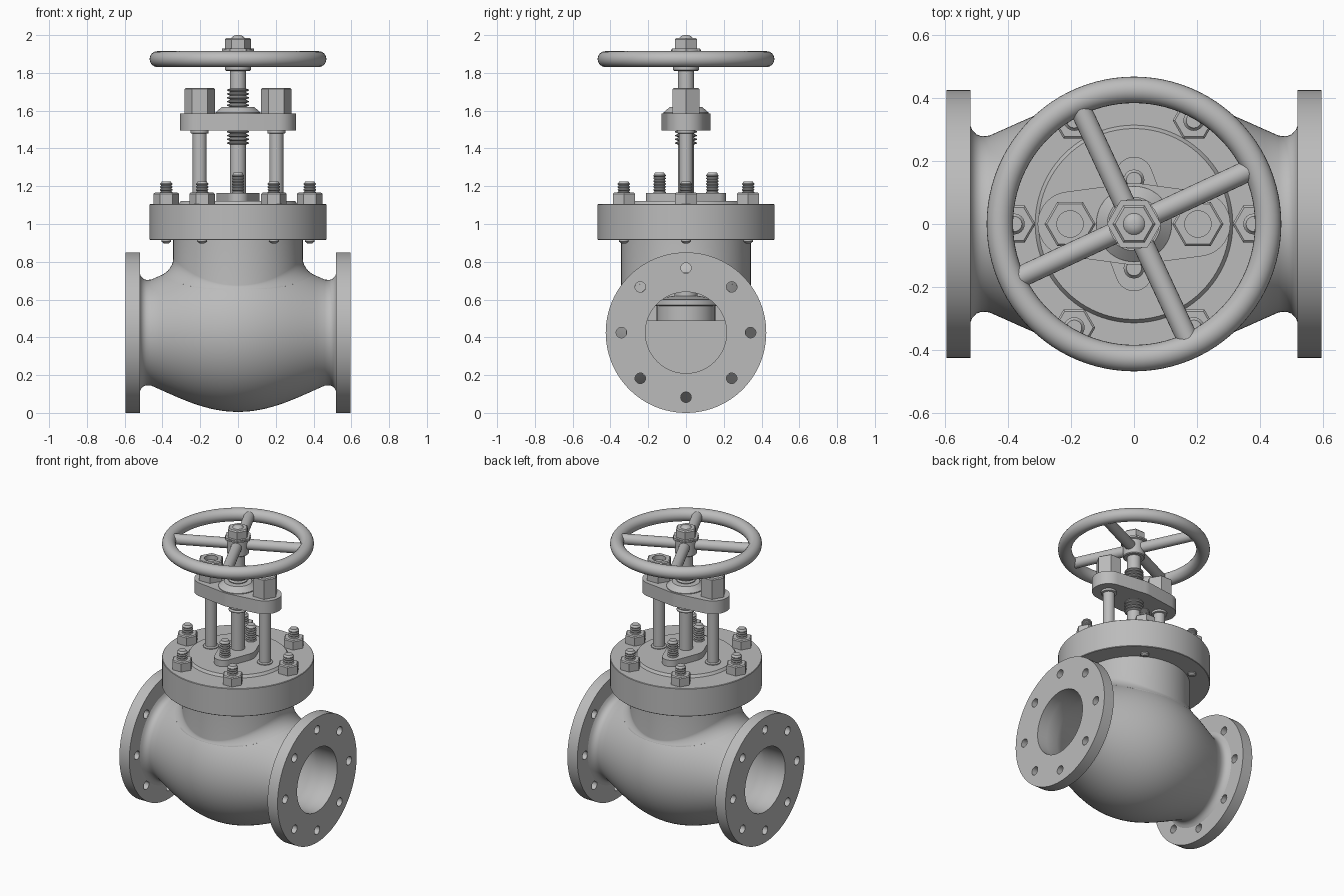
import bpy, bmesh
from math import sin, cos, pi, sqrt, radians
from mathutils import Matrix, Vector

if "Cube" in bpy.data.objects:
    bpy.data.objects.remove(bpy.data.objects["Cube"])

steel = bpy.data.materials.new("cast_steel_grey")
steel.use_nodes = True
steel.diffuse_color = (0.5, 0.5, 0.5, 1)
steel.node_tree.nodes["Principled BSDF"].inputs["Base Color"].default_value = (0.5, 0.5, 0.5, 1)

AXIS_Z = 0.425  # height of the pipe axis
ALONG_X = Matrix.Translation((0, 0, AXIS_Z)) @ Matrix.Rotation(pi / 2, 4, "Y")


def finish(name, bm, matrix=Matrix(), smooth=True):
    bm.transform(matrix)
    bmesh.ops.recalc_face_normals(bm, faces=bm.faces)
    mesh = bpy.data.meshes.new(name)
    bm.to_mesh(mesh)
    bm.free()
    mesh.materials.append(steel)
    obj = bpy.data.objects.new(name, mesh)
    bpy.context.collection.objects.link(obj)
    bpy.ops.object.select_all(action="DESELECT")
    obj.select_set(True)
    bpy.context.view_layer.objects.active = obj
    if smooth:
        bpy.ops.object.shade_smooth_by_angle(angle=radians(35))
    return obj


def skin(bm, rings, closed=False):
    """Join equal rings of points with quads; cap the ends unless closed."""
    rows = [[bm.verts.new(p) for p in ring] for ring in rings]
    n = len(rows[0])
    for i in range(len(rows) if closed else len(rows) - 1):
        a, b = rows[i], rows[(i + 1) % len(rows)]
        for j in range(n):
            bm.faces.new((a[j], a[(j + 1) % n], b[(j + 1) % n], b[j]))
    if not closed:
        bm.faces.new(rows[0])
        bm.faces.new(rows[-1])


def lathe(name, profile, at=(0, 0), seg=48, closed=False, matrix=Matrix()):
    """Turn (radius, height) points around the z axis."""
    bm = bmesh.new()
    angles = [2 * pi * j / seg for j in range(seg)]
    skin(bm, [[(r * cos(a), r * sin(a), h) for a in angles] for r, h in profile], closed)
    return finish(name, bm, matrix @ Matrix.Translation((*at, 0)), seg > 6)


def rod(name, r, z0, z1, at=(0, 0), seg=32, matrix=Matrix()):
    return lathe(name, [(r, z0), (r, z1)], at, seg, matrix=matrix)


def thread(r, z0, z1, pitch, depth):
    pts = []
    for i in range(round((z1 - z0) / pitch)):
        z = z0 + i * pitch
        pts += [(r - depth, z), (r, z + pitch * 0.3), (r, z + pitch * 0.55), (r - depth, z + pitch * 0.85)]
    return pts


def hull_plate(name, circles, z0, z1):
    """Plate whose outline wraps tightly around (x, y, r) circles."""
    bm = bmesh.new()
    for x, y, r in circles:
        for j in range(48):
            a = 2 * pi * j / 48
            for z in (z0, z1):
                bm.verts.new((x + r * cos(a), y + r * sin(a), z))
    out = bmesh.ops.convex_hull(bm, input=bm.verts)
    inside = {v for v in out["geom_interior"] + out["geom_unused"] if isinstance(v, bmesh.types.BMVert)}
    bmesh.ops.delete(bm, geom=list(inside), context="VERTS")
    bmesh.ops.dissolve_limit(bm, angle_limit=0.01, verts=bm.verts, edges=bm.edges)
    return finish(name, bm)


def box(name, lo, hi):
    lo, hi = Vector(lo), Vector(hi)
    bm = bmesh.new()
    bmesh.ops.create_cube(bm, size=1)
    return finish(name, bm, Matrix.Translation((lo + hi) / 2) @ Matrix.Diagonal((*(hi - lo), 1)), False)


def cut(obj, cutter):
    cutter.hide_render = True
    mod = obj.modifiers.new("cut", "BOOLEAN")
    mod.operation, mod.solver, mod.object = "DIFFERENCE", "EXACT", cutter
    bpy.ops.object.select_all(action="DESELECT")
    obj.select_set(True)
    bpy.context.view_layer.objects.active = obj
    bpy.ops.object.modifier_apply(modifier=mod.name)
    bpy.data.objects.remove(cutter)
    bpy.ops.object.shade_smooth_by_angle(angle=radians(35))


# Hollow globe body, turned around the pipe axis
def belly(x):
    return 0.42 - 0.85 * x * x + 0.9 * x ** 4


outer = [(belly(i * 0.046), i * 0.046) for i in range(-10, 11)]
lip = [(0.279, 0.485), (0.285, 0.501), (0.299, 0.514), (0.318, 0.522)]
inner = [(0.215 + 0.125 * cos(i * pi / 16), i * 0.055) for i in range(8, -9, -1)]
profile = [(r, -x) for r, x in reversed(lip)] + outer + lip + [(0.215, 0.522)] + inner + [(0.215, -0.522)]
lathe("valve_body", profile, seg=96, closed=True, matrix=ALONG_X)

# Pipe flanges with eight bolt holes each
for side, label in ((-1, "right"), (1, "left")):
    lo, hi = sorted((side * 0.52, side * 0.595))
    flange = lathe(f"{label}_pipe_flange", [(0.425, lo), (0.425, hi), (0.215, hi), (0.215, lo)],
                   seg=96, closed=True, matrix=ALONG_X)
    for k in range(8):
        a = k * pi / 4
        cut(flange, rod("hole_cutter", 0.028, lo - 0.02, hi + 0.02,
                        (0.342 * cos(a), 0.342 * sin(a)), 24, ALONG_X))

# Neck blending into the body with a fillet
NECK = 0.343
angles = [2 * pi * j / 96 for j in range(96)]
rings = []
for step in range(-1, 8):
    ring = []
    for a in angles:
        f = 0.008 + 0.05 * cos(a) ** 2
        t = max(step, 0) / 6 * pi / 2
        r = NECK + f * (1 - sin(min(t, pi / 2)))
        x, y = r * cos(a), r * sin(a)
        z = AXIS_Z + sqrt(max(belly(x) ** 2 - y * y, 0)) + f * (1 - cos(min(t, pi / 2)))
        if step == -1:
            z -= 0.02
        ring.append((x, y, 0.93 if step == 7 else z))
    rings.append(ring)
bm = bmesh.new()
skin(bm, rings)
bm.faces.ensure_lookup_table()
bmesh.ops.delete(bm, geom=[f for f in bm.faces if len(f.verts) > 4], context="FACES")
finish("bonnet_neck", bm)

# Seat partition and closing plug inside the body
box("seat_plate", (-0.25, -0.27, 0.36), (0.25, 0.27, 0.49))
box("lower_partition", (0.2, -0.22, 0.15), (0.25, 0.22, 0.4))
box("upper_partition", (-0.25, -0.22, 0.45), (-0.2, 0.22, 0.7))
lathe("closing_plug", [(0.155, 0.48), (0.155, 0.565), (0.19, 0.57), (0.19, 0.6), (0.06, 0.62), (0.06, 0.92)])

# Bonnet cover with raised face
lathe("bonnet_cover", [(0.465, 0.915), (0.468, 0.918), (0.468, 1.102), (0.465, 1.105),
                       (0.314, 1.105), (0.303, 1.122)], seg=96)

# Cover studs and hex nuts
for k in range(6):
    at = (0.38 * cos(k * pi / 3), 0.38 * sin(k * pi / 3))
    lathe(f"cover_nut_{k + 1}", [(0.067, 1.105), (0.067, 1.16), (0.06, 1.166)], at, 6)
    lathe(f"cover_stud_{k + 1}", [(0.012, 0.897), (0.026, 0.907), (0.026, 1.15)]
          + thread(0.033, 1.16, 1.22, 0.015, 0.005) + [(0.024, 1.225)], at, 24)

# Packing gland and its studs
hull_plate("gland_plate", [(0, 0, 0.115), (0, 0.155, 0.058), (0, -0.155, 0.058)], 1.115, 1.165)
for s in (-1, 1):
    lathe("gland_stud", [(0.028, 1.15)] + thread(0.033, 1.16, 1.265, 0.015, 0.005)
          + [(0.024, 1.273)], (0, 0.14 * s), 24)

# Pillars, yoke bridge and tall yoke nuts
hull_plate("yoke_bridge", [(0, 0, 0.13), (0.203, 0, 0.103), (-0.203, 0, 0.103)], 1.495, 1.585)
for s in (-1, 1):
    at = (0.203 * s, 0)
    lathe("yoke_pillar", [(0.048, 1.115), (0.048, 1.128), (0.037, 1.132), (0.037, 1.478),
                          (0.048, 1.481), (0.048, 1.5)], at, 32)
    nut = lathe("yoke_nut", [(0.081, 1.58), (0.081, 1.714), (0.074, 1.72)], at, 6)
    cut(nut, rod("nut_cutter", 0.042, 1.69, 1.8, at))
lathe("stem_bushing", [(0.12, 1.58), (0.12, 1.59), (0.085, 1.62), (0.07, 1.62)])

# Threaded stem
lathe("stem", [(0.043, 0.9), (0.043, 1.42)] + thread(0.058, 1.42, 1.72, 0.02, 0.015)
      + [(0.043, 1.72), (0.043, 1.95)], seg=40)

# Handwheel: rim, spokes, hub, nut and domed stem tip
lathe("handwheel_rim", [(0.426 + 0.042 * cos(i * pi / 12), 1.873 + 0.042 * sin(i * pi / 12))
                        for i in range(24)], seg=96, closed=True)
for k in range(4):
    spin = Matrix.Rotation(radians(25 + 90 * k), 4, "Z") @ Matrix.Rotation(pi / 2, 4, "Y")
    rod(f"handwheel_spoke_{k + 1}", 0.034, 0.04, 0.41, seg=24,
        matrix=Matrix.Translation((0, 0, 1.873)) @ spin)
lathe("handwheel_hub", [(0.062, 1.81), (0.068, 1.815), (0.068, 1.91), (0.08, 1.915), (0.08, 1.924)])
lathe("hub_washer", [(0.086, 1.915), (0.086, 1.929)], seg=6)
lathe("handwheel_nut", [(0.068, 1.925), (0.068, 1.978), (0.06, 1.986)], seg=6)
lathe("stem_tip", [(0.034, 1.95), (0.034, 1.986), (0.026, 1.995), (0.012, 2.0)], seg=32)
